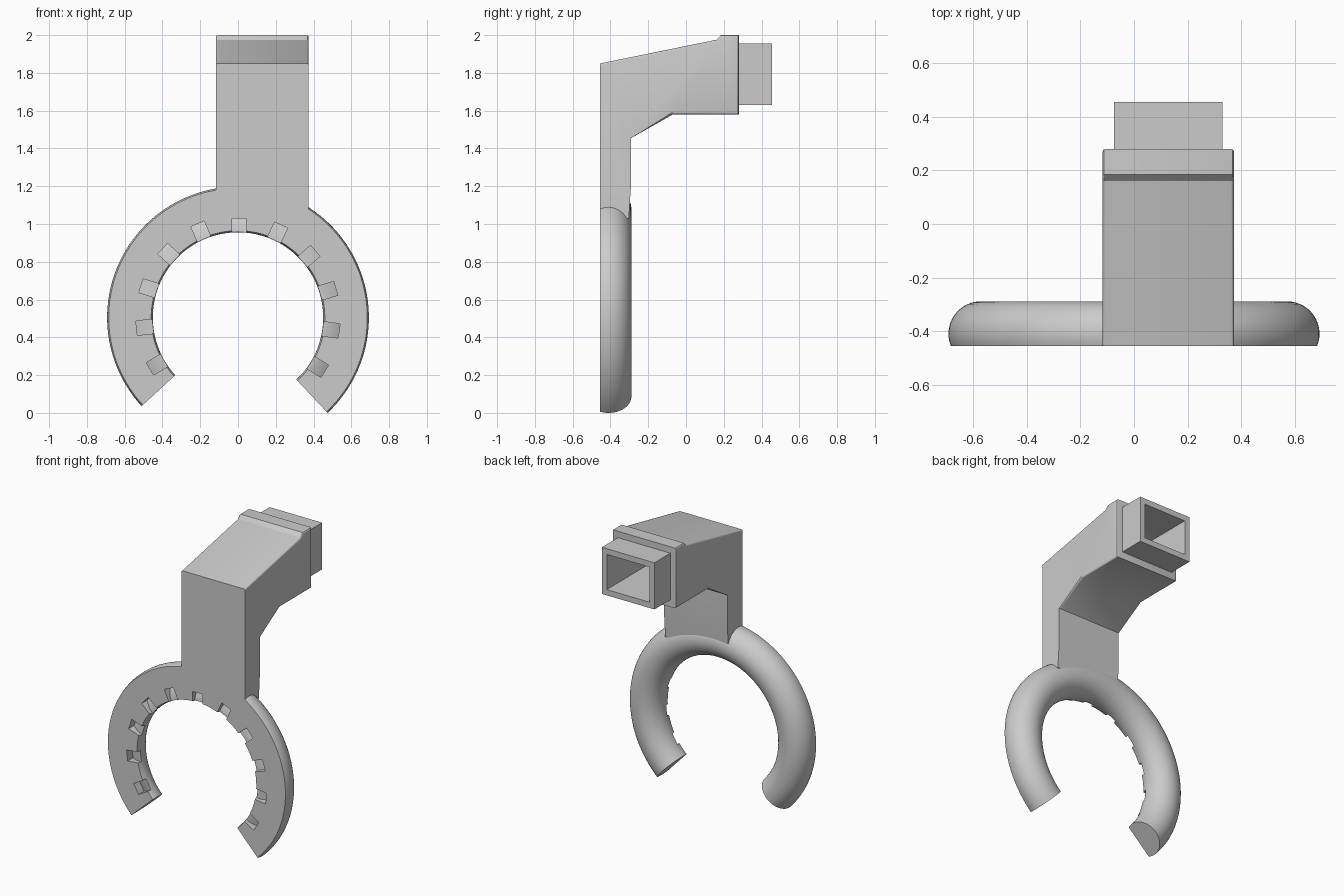
import bpy, bmesh, math
from mathutils import Matrix, Vector

if "Cube" in bpy.data.objects:
    bpy.data.objects.remove(bpy.data.objects["Cube"], do_unlink=True)

grey = bpy.data.materials.new("light_grey")
grey.use_nodes = True
colour = (0.6, 0.6, 0.6, 1)
grey.diffuse_color = colour
grey.node_tree.nodes["Principled BSDF"].inputs["Base Color"].default_value = colour

FRONT = -0.455
HUB = Vector((0, 0, 0.505))
TUBE_R, TUBE_Y, RING_R = 0.121, -0.41, 0.572


def finish(bm, name):
    bmesh.ops.recalc_face_normals(bm, faces=bm.faces)
    mesh = bpy.data.meshes.new(name)
    bm.to_mesh(mesh)
    bm.free()
    mesh.materials.append(grey)
    obj = bpy.data.objects.new(name, mesh)
    bpy.context.collection.objects.link(obj)
    return obj


def prism(bm, profile, x0, x1):
    """Extrude a (y, z) profile along x; return its new vertices."""
    face = bm.faces.new([bm.verts.new((x0, y, z)) for y, z in profile])
    out = bmesh.ops.extrude_face_region(bm, geom=[face])
    far = [v for v in out["geom"] if isinstance(v, bmesh.types.BMVert)]
    bmesh.ops.translate(bm, verts=far, vec=(x1 - x0, 0, 0))
    return list(face.verts) + far


def cut(obj, cutter):
    mod = obj.modifiers.new("cut", 'BOOLEAN')
    mod.operation, mod.solver, mod.object = 'DIFFERENCE', 'EXACT', cutter
    select(obj)
    bpy.ops.object.modifier_apply(modifier=mod.name)


def select(obj):
    bpy.ops.object.select_all(action='DESELECT')
    obj.select_set(True)
    bpy.context.view_layer.objects.active = obj


# Open ring: round tube with a flat front, swept around the hub
bm = bmesh.new()
start, end = math.radians(-46.8), math.radians(222.6)
low = math.asin((FRONT - TUBE_Y) / TUBE_R)
steps = 28
verts = []
for i in range(steps + 1):
    a = low + (math.pi - 2 * low) * i / steps
    r = RING_R + TUBE_R * math.cos(a)
    y = TUBE_Y + TUBE_R * math.sin(a)
    verts.append(bm.verts.new(HUB + Vector((r * math.cos(start), y, r * math.sin(start)))))
cap = bm.faces.new(verts)
bmesh.ops.spin(bm, geom=[cap] + list(cap.edges) + verts, cent=HUB, axis=(0, -1, 0),
               angle=end - start, steps=96, use_duplicate=False)
ring = finish(bm, "ring")

# Outlet notches with sloping floors along the inner front edge
bm = bmesh.new()
notch = [(FRONT - 0.03, 0.42), (FRONT - 0.03, 0.54), (-0.395, 0.54),
         (-0.425, 0.485), (-0.43, 0.42)]
for i in range(11):
    angle = math.radians(-31.8 + 24.2 * i)
    new = prism(bm, notch, -0.038, 0.038)
    turn = Matrix.Translation(HUB) @ Matrix.Rotation(math.pi / 2 - angle, 4, 'Y')
    bmesh.ops.transform(bm, matrix=turn, verts=new)
notches = finish(bm, "notch_cutter")
cut(ring, notches)

# Bent arm rising from the ring, with a raised collar at the back
bm = bmesh.new()
prism(bm, [(FRONT, 1.03), (FRONT, 1.85), (0.16, 1.975), (0.185, 2.0), (0.28, 2.0),
           (0.28, 1.58), (-0.07, 1.58), (-0.29, 1.455), (-0.29, 1.22), (-0.303, 1.03)],
      -0.117, 0.373)
bmesh.ops.recalc_face_normals(bm, faces=bm.faces)
soft = [e for e in bm.edges
        if abs(e.verts[0].co.x - e.verts[1].co.x) < 0.01
        and all(v.co.z > 1.2 for v in e.verts)
        and all(v.co.y < 0.279 for v in e.verts) is False or
        (abs(e.verts[0].co.x - e.verts[1].co.x) < 0.01
         and min(v.co.z for v in e.verts) > 1.4
         and max(v.co.y for v in e.verts) > FRONT + 0.01)]
bmesh.ops.bevel(bm, geom=soft, offset=0.01, segments=3, profile=0.5, affect='EDGES')
arm = finish(bm, "arm")

# Rectangular inlet socket
bm = bmesh.new()
prism(bm, [(0.26, 1.63), (0.26, 1.955), (0.455, 1.955), (0.455, 1.63)], -0.075, 0.33)
socket = finish(bm, "inlet_socket")

# Hollow passage through socket and arm
bm = bmesh.new()
prism(bm, [(0.5, 1.67), (0.5, 1.915), (0.15, 1.915), (-0.415, 1.81), (-0.415, 1.1),
           (-0.33, 1.1), (-0.33, 1.48), (-0.08, 1.67)], -0.037, 0.292)
passage = finish(bm, "passage_cutter")
cut(arm, passage)
cut(socket, passage)

for cutter in (notches, passage):
    bpy.data.objects.remove(cutter, do_unlink=True)

for obj in (ring, arm, socket):
    select(obj)
    bpy.ops.object.shade_smooth_by_angle(angle=math.radians(30))
